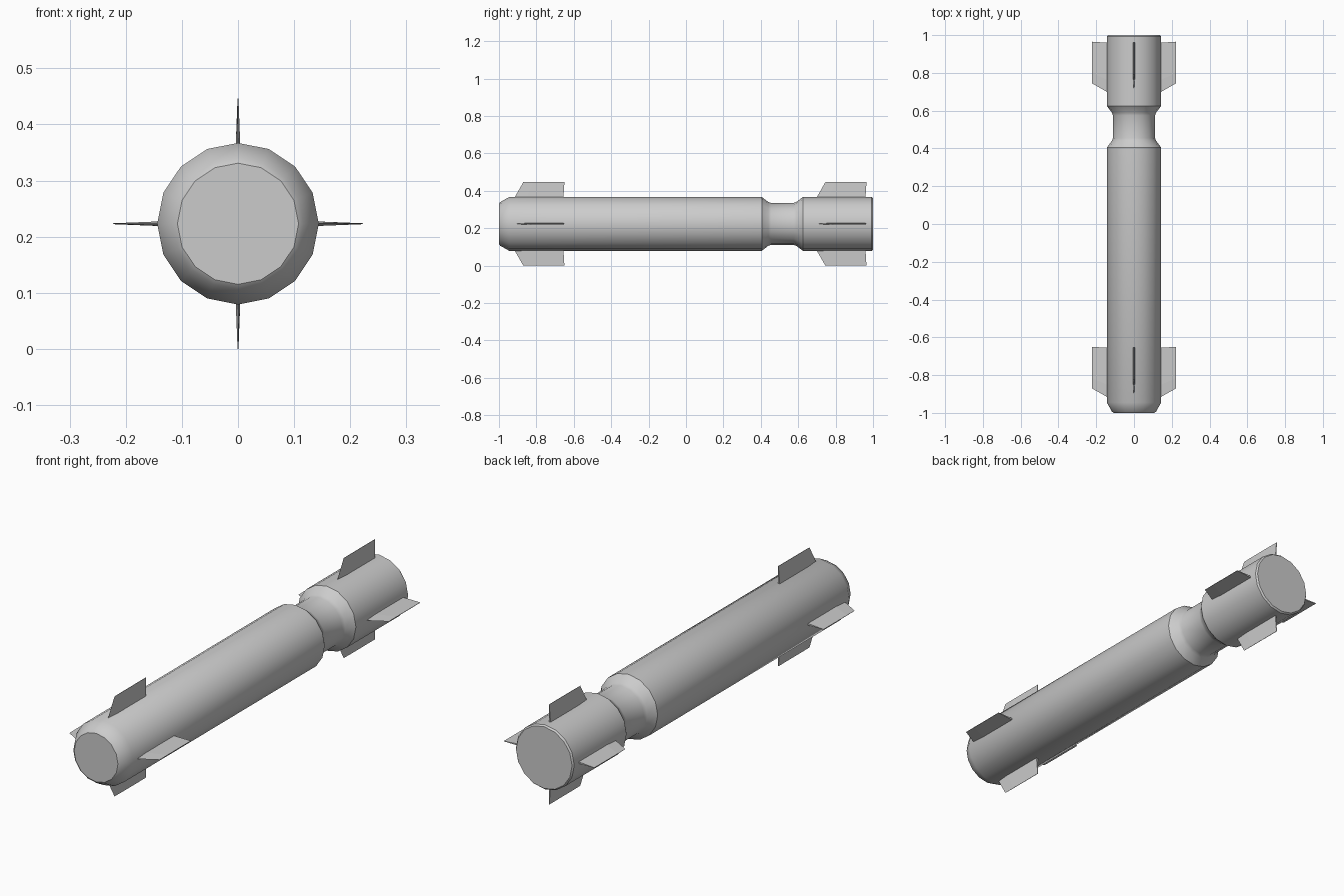
import bpy, bmesh, math
from mathutils import Matrix

if "Cube" in bpy.data.objects:
    bpy.data.objects.remove(bpy.data.objects["Cube"])

AXIS_Z = 0.223
SIDES = 16


def finish(name, bm, smooth):
    bmesh.ops.recalc_face_normals(bm, faces=bm.faces)
    mesh = bpy.data.meshes.new(name)
    bm.to_mesh(mesh)
    bm.free()
    obj = bpy.data.objects.new(name, mesh)
    bpy.context.collection.objects.link(obj)
    if smooth:
        bpy.ops.object.select_all(action='DESELECT')
        obj.select_set(True)
        bpy.context.view_layer.objects.active = obj
        bpy.ops.object.shade_smooth_by_angle(angle=math.radians(35))
    return obj


def lathe(name, profile):
    """Closed round body along y from (y, radius) stations."""
    bm = bmesh.new()
    rings = []
    for y, r in profile:
        angles = [2 * math.pi * i / SIDES for i in range(SIDES)]
        rings.append([bm.verts.new((r * math.cos(a), y, AXIS_Z + r * math.sin(a)))
                      for a in angles])
    for a, b in zip(rings, rings[1:]):
        for i in range(SIDES):
            j = (i + 1) % SIDES
            bm.faces.new((a[i], a[j], b[j], b[i]))
    bm.faces.new(rings[0])
    bm.faces.new(rings[-1])
    return finish(name, bm, True)


def fin(name, y_lead, y_tip, y_trail, angle):
    """Thin swept fin, thick at the root and fine at the tip."""
    bm = bmesh.new()
    rows = []
    for r, y0, y1, t in ((0.130, y_lead - 0.008, y_trail - 0.006, 0.0045),
                         (0.223, y_tip, y_trail, 0.0008)):
        mid = y0 + 0.25 * (y1 - y0)
        section = ((0, y0), (t, mid), (t, y1), (-t, y1), (-t, mid))
        rows.append([bm.verts.new((x, y, r)) for x, y in section])
    a, b = rows
    for i in range(5):
        j = (i + 1) % 5
        bm.faces.new((a[i], a[j], b[j], b[i]))
    bm.faces.new(a)
    bm.faces.new(b)
    bm.transform(Matrix.Translation((0, 0, AXIS_Z)) @ Matrix.Rotation(angle, 4, 'Y'))
    return finish(name, bm, False)


# Body: rounded nose, long tube, narrow waist, tail section
lathe("body", [(-1.0, 0.108), (-0.993, 0.117), (-0.945, 0.144), (0.405, 0.144),
               (0.44, 0.117), (0.455, 0.112), (0.575, 0.112), (0.59, 0.117),
               (0.625, 0.144), (0.993, 0.144), (1.0, 0.138)])

# Four fins at each end
for k, side in enumerate(("top", "right", "bottom", "left")):
    fin(f"front_fin_{side}", -0.915, -0.87, -0.65, k * math.pi / 2)
    fin(f"rear_fin_{side}", 0.70, 0.745, 0.965, k * math.pi / 2)
